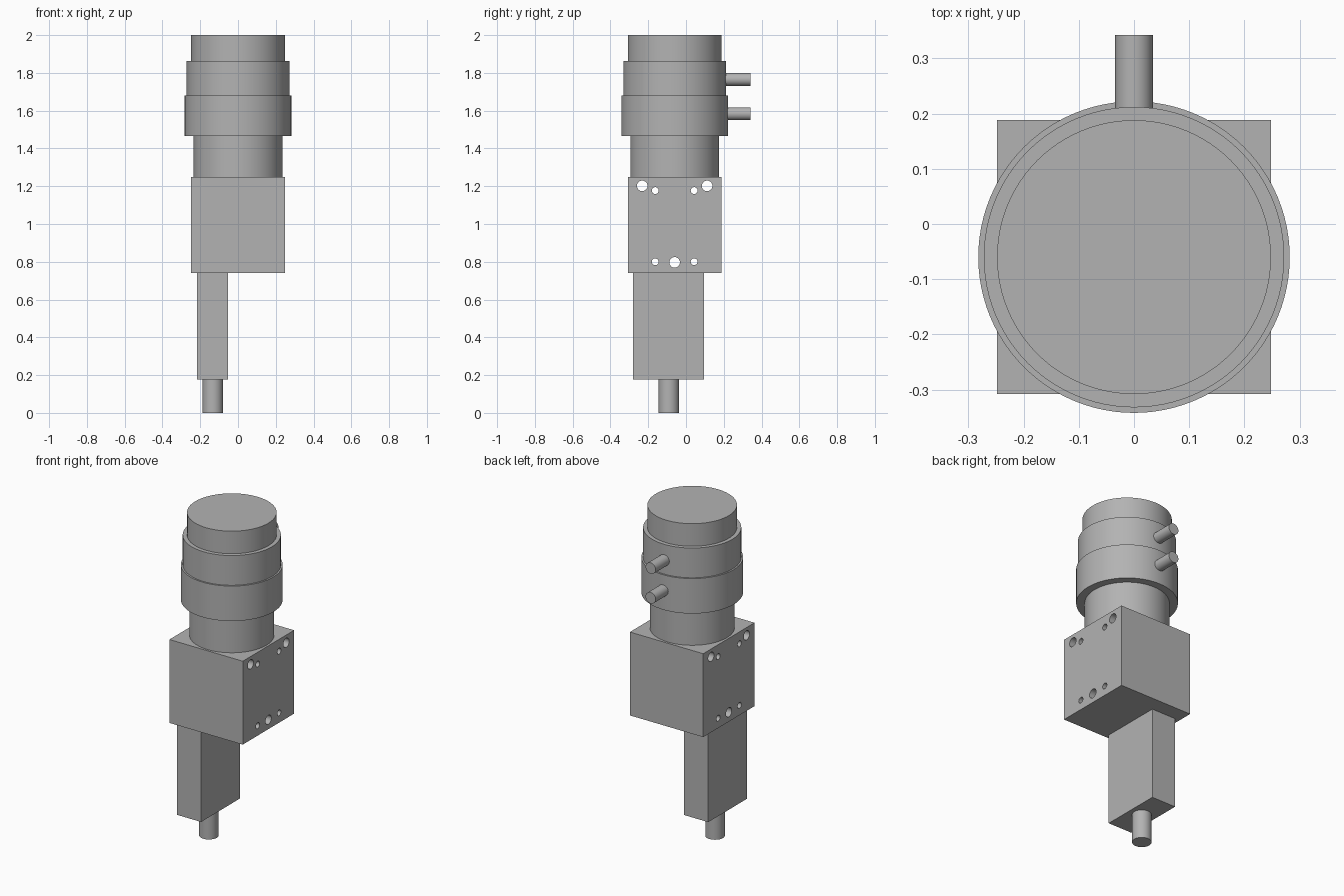
import bpy
import math

cube = bpy.data.objects.get("Cube")
if cube:
    bpy.data.objects.remove(cube, do_unlink=True)

AXIS_Y = -0.06  # main axis of the body

grey = bpy.data.materials.new("machined_grey")
grey.use_nodes = True
colour = (0.45, 0.45, 0.45, 1)
grey.diffuse_color = colour
grey.node_tree.nodes["Principled BSDF"].inputs["Base Color"].default_value = colour


def finish(name):
    ob = bpy.context.object
    ob.name = name
    ob.data.materials.append(grey)
    bpy.ops.object.transform_apply(location=False, rotation=True, scale=True)
    return ob


def box(name, lo, hi):
    centre = [(a + b) / 2 for a, b in zip(lo, hi)]
    bpy.ops.mesh.primitive_cube_add(size=1, location=centre)
    bpy.context.object.scale = [b - a for a, b in zip(lo, hi)]
    return finish(name)


def cylinder(name, radius, length, centre, rotation=(0, 0, 0), sides=96):
    bpy.ops.mesh.primitive_cylinder_add(
        vertices=sides, radius=radius, depth=length, location=centre, rotation=rotation)
    ob = finish(name)
    bpy.ops.object.shade_smooth_by_angle(angle=math.radians(30))
    return ob


def upright(name, radius, bottom, top, x=0, y=AXIS_Y):
    return cylinder(name, radius, top - bottom, (x, y, (bottom + top) / 2))


# Stacked round housing
upright("neck", 0.235, 1.25, 1.466)
upright("lower_collar", 0.282, 1.466, 1.68)
upright("upper_collar", 0.272, 1.68, 1.862)
upright("cap", 0.248, 1.862, 2.0)

# Two rear ports, starting inside the collars
for name, z in (("upper_port", 1.765), ("lower_port", 1.584)):
    cylinder(name, 0.034, 0.242, (0, 0.221, z), (math.pi / 2, 0, 0), 48)

# Mounting block with through holes along x
block = box("mounting_block", (-0.248, -0.308, 0.74), (0.248, 0.188, 1.25))
holes = [(0.028, -0.172, 1.202), (0.028, 0.172, 1.202), (0.028, 0, 0.797)]
holes += [(0.018, side * 0.103, z) for side in (-1, 1) for z in (0.8, 1.177)]
for radius, offset, z in holes:
    cutter = cylinder("hole_cutter", radius, 0.7, (0, AXIS_Y + offset, z),
                      (0, math.pi / 2, 0), 32)
    cutter.hide_render = True
    cutter.hide_set(True)
    cut = block.modifiers.new("hole", 'BOOLEAN')
    cut.operation = 'DIFFERENCE'
    cut.solver = 'EXACT'
    cut.object = cutter

# Offset lower arm and its round tip
box("lower_arm", (-0.217, -0.281, 0.176), (-0.053, 0.095, 0.74))
upright("tip_shaft", 0.054, 0, 0.176, x=-0.133, y=-0.091)
